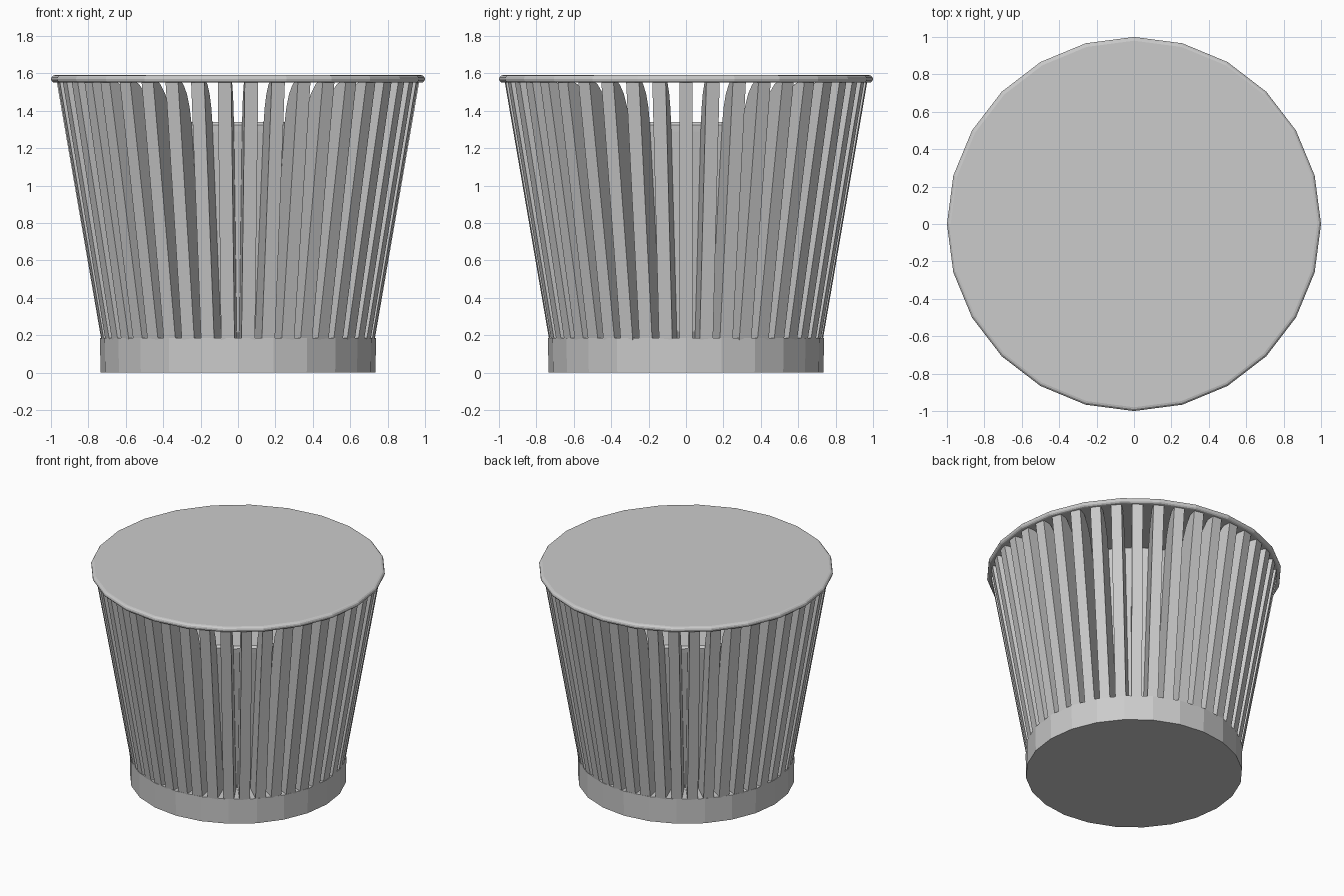
import bpy, bmesh, math
from mathutils import Matrix

cube = bpy.data.objects.get("Cube")
if cube:
    bpy.data.objects.remove(cube, do_unlink=True)

grey = bpy.data.materials.new("plain grey")
grey.use_nodes = True
GREY = (0.6, 0.6, 0.6, 1)
grey.diffuse_color = GREY
grey.node_tree.nodes["Principled BSDF"].inputs["Base Color"].default_value = GREY


def make_object(name, bm):
    bmesh.ops.recalc_face_normals(bm, faces=bm.faces[:])
    mesh = bpy.data.meshes.new(name)
    bm.to_mesh(mesh)
    bm.free()
    mesh.materials.append(grey)
    obj = bpy.data.objects.new(name, mesh)
    bpy.context.collection.objects.link(obj)
    return obj


def turned(name, profile, sides=24):
    """Stack of polygon rings from (radius, height) pairs, closed at both ends."""
    bm = bmesh.new()
    rings = []
    for r, z in profile:
        angles = [math.tau * i / sides for i in range(sides)]
        rings.append([bm.verts.new((r * math.cos(a), r * math.sin(a), z)) for a in angles])
    for low, high in zip(rings, rings[1:]):
        for i in range(sides):
            j = (i + 1) % sides
            bm.faces.new((low[i], low[j], high[j], high[i]))
    bm.faces.new(rings[0])
    bm.faces.new(rings[-1])
    return make_object(name, bm)


# Round top with a half-round edge
edge = [math.radians(a) for a in range(-90, 91, 30)]
turned("table_top", [(0.98 + 0.02 * math.cos(a), 1.57 + 0.02 * math.sin(a)) for a in edge])

# Plinth
turned("base", [(0.735, 0), (0.738, 0.185)])

# Tapered inner drum with softened rims
turned("inner_drum", [(0.55, 0.18), (0.575, 0.22), (0.765, 1.29), (0.77, 1.325), (0.755, 1.34)])

# Upright fins, curved towards the top on their inner edge
COUNT, WIDTH = 42, 0.072
outline = [(0.56, 0.17), (0.73, 0.17), (0.97, 1.56), (0.93, 1.56),
           (0.89, 1.54), (0.84, 1.49), (0.80, 1.42), (0.775, 1.34)]
bm = bmesh.new()
for k in range(COUNT):
    turn = Matrix.Rotation(math.tau * k / COUNT, 3, "Z")
    sides = [[bm.verts.new(turn @ Matrix.Translation((r, y, z)).translation)
              for r, z in outline] for y in (-WIDTH / 2, WIDTH / 2)]
    for side in sides:
        bm.faces.new(side)
    for i in range(len(outline)):
        j = (i + 1) % len(outline)
        bm.faces.new((sides[0][i], sides[0][j], sides[1][j], sides[1][i]))
make_object("fins", bm)
